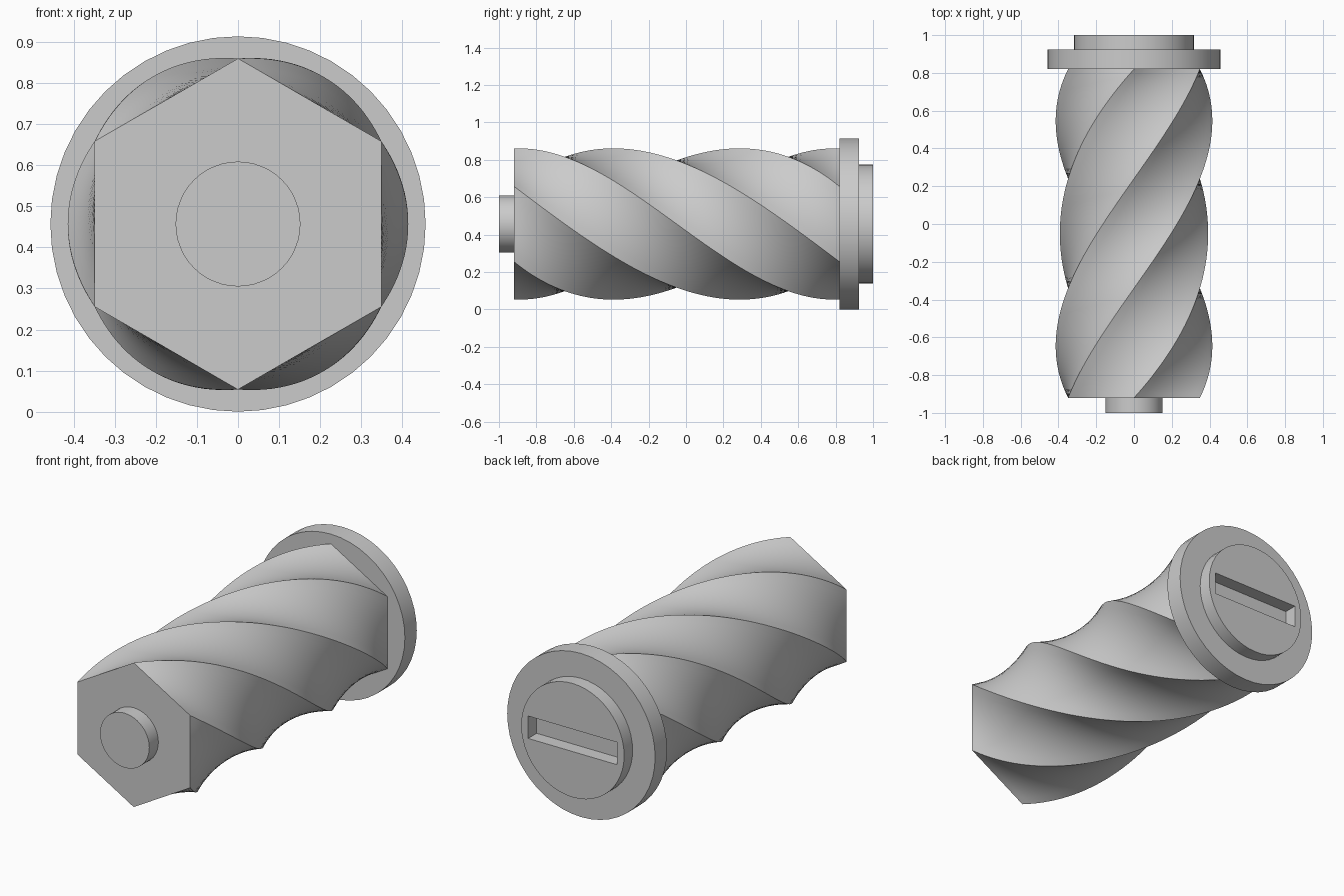
import bpy, bmesh, math
from mathutils import Vector

cube = bpy.data.objects.get("Cube")
if cube:
    bpy.data.objects.remove(cube, do_unlink=True)

AXIS_Z = 0.457
HEX_R = 0.403
Y_FRONT, Y_BACK = -0.92, 0.82

steel = bpy.data.materials.new("plain grey metal")
steel.use_nodes = True
GREY = (0.6, 0.6, 0.6, 1)
steel.diffuse_color = GREY
steel.node_tree.nodes["Principled BSDF"].inputs["Base Color"].default_value = GREY


def smooth(obj):
    bpy.ops.object.select_all(action='DESELECT')
    obj.select_set(True)
    bpy.context.view_layer.objects.active = obj
    bpy.ops.object.shade_smooth_by_angle(angle=math.radians(30))


def disc(name, radius, y0, y1, sides=48):
    """Round part lying along y."""
    bpy.ops.mesh.primitive_cylinder_add(
        vertices=sides, radius=radius, depth=y1 - y0,
        location=(0, (y0 + y1) / 2, AXIS_Z), rotation=(math.pi / 2, 0, 0))
    obj = bpy.context.object
    obj.name = name
    obj.data.materials.append(steel)
    return obj


def twist(t):
    """Cubic loft through hexagons turned by 0, 60, 120 and 180 degrees."""
    nodes = [k / 3 for k in range(4)]
    total = Vector((0, 0))
    for k, node in enumerate(nodes):
        weight = math.prod((t - n) / (node - n) for n in nodes if n != node)
        angle = k * math.pi / 3
        total += weight * Vector((math.sin(angle), math.cos(angle)))
    return total


def twisted_body(rings=64, cuts=8):
    bm = bmesh.new()
    corners = [Vector((math.sin(k * math.pi / 3), math.cos(k * math.pi / 3))) * HEX_R
               for k in range(6)]
    outline = [corners[k].lerp(corners[(k + 1) % 6], c / cuts)
               for k in range(6) for c in range(cuts)]
    loops = []
    for i in range(rings + 1):
        t = i / rings
        s, c = twist(t)
        y = Y_FRONT + t * (Y_BACK - Y_FRONT)
        loops.append([bm.verts.new((p.x * c + p.y * s, y, AXIS_Z + p.y * c - p.x * s))
                      for p in outline])
    n = len(outline)
    for a, b in zip(loops, loops[1:]):
        for j in range(n):
            bm.faces.new((a[j], a[(j + 1) % n], b[(j + 1) % n], b[j]))
    bm.faces.new(loops[0])
    bm.faces.new(loops[-1])
    bmesh.ops.recalc_face_normals(bm, faces=bm.faces)
    mesh = bpy.data.meshes.new("twisted_body")
    bm.to_mesh(mesh)
    bm.free()
    mesh.materials.append(steel)
    obj = bpy.data.objects.new("twisted_body", mesh)
    bpy.context.collection.objects.link(obj)
    return obj


# Shaft, front pin and rear collar
smooth(twisted_body())
smooth(disc("front_pin", 0.152, -1, Y_FRONT))
smooth(disc("rear_collar", 0.457, Y_BACK, 0.925))

# Rear boss with a slot cut down to the collar
boss = disc("rear_boss", 0.318, 0.925, 1)
bpy.ops.mesh.primitive_cube_add(size=1, location=(0, 0.96, AXIS_Z))
cutter = bpy.context.object
cutter.name = "slot_cutter"
cutter.dimensions = (0.55, 0.2, 0.125)
cutter.hide_render = True
bpy.context.view_layer.update()
cut = boss.modifiers.new("slot", 'BOOLEAN')
cut.operation = 'DIFFERENCE'
cut.solver = 'EXACT'
cut.object = cutter
bpy.context.view_layer.objects.active = boss
bpy.ops.object.modifier_apply(modifier=cut.name)
bpy.data.objects.remove(cutter, do_unlink=True)
smooth(boss)
